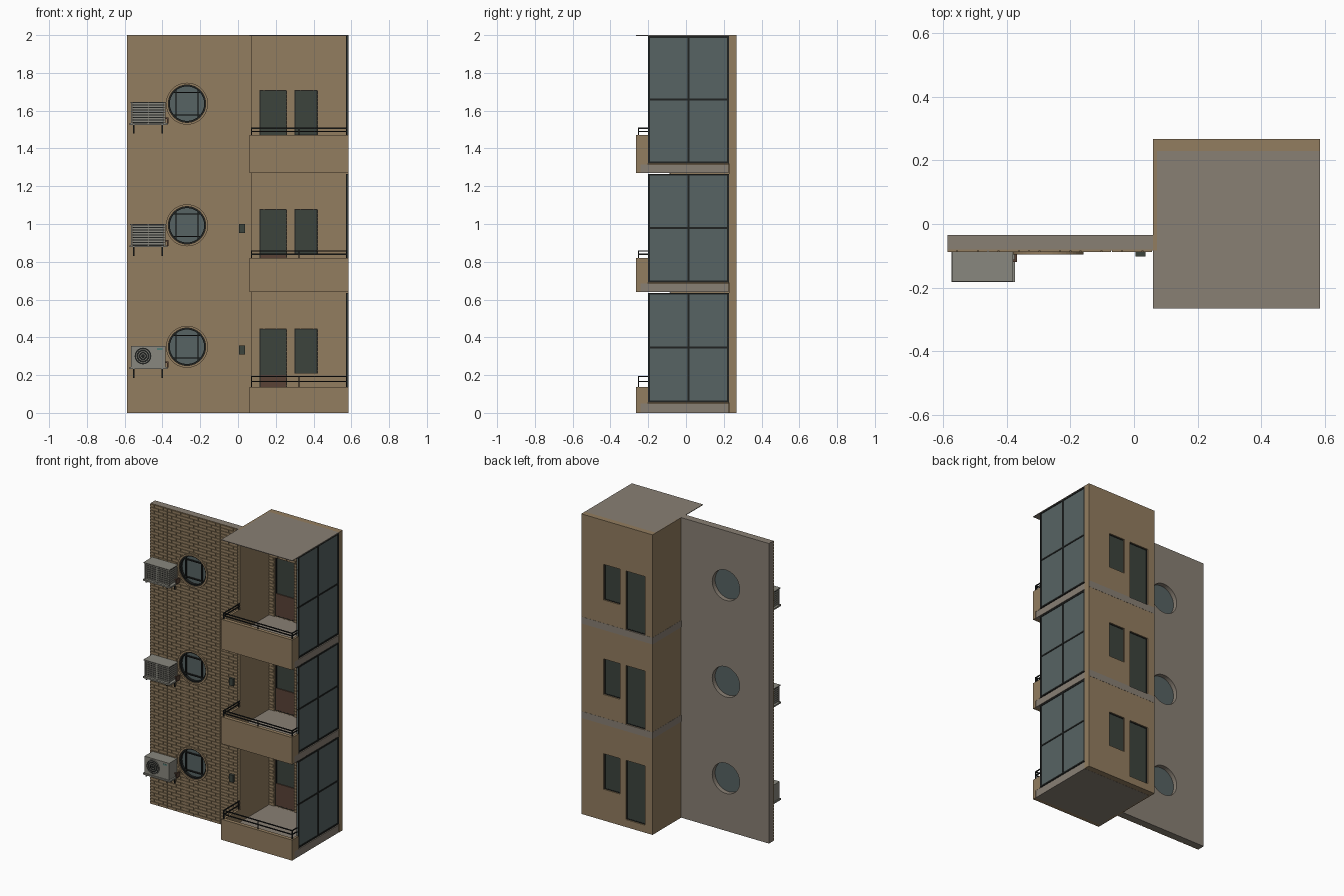
import bpy, bmesh, math
from mathutils import Matrix, Vector

if "Cube" in bpy.data.objects:
    bpy.data.objects.remove(bpy.data.objects["Cube"], do_unlink=True)


def material(name, r, g, b):
    m = bpy.data.materials.new(name)
    m.use_nodes = True
    m.diffuse_color = (r, g, b, 1)
    m.node_tree.nodes["Principled BSDF"].inputs["Base Color"].default_value = (r, g, b, 1)
    return m


BROWN = material("brown brick", 0.29, 0.205, 0.115)
GREY = material("warm concrete", 0.25, 0.215, 0.175)
GLASS = material("blue grey glass", 0.095, 0.125, 0.125)
FRAME = material("black metal", 0.014, 0.016, 0.015)
DARK = material("dark door glass", 0.045, 0.056, 0.046)
RED = material("reddish wood", 0.1, 0.055, 0.037)
METAL = material("pale metal", 0.25, 0.245, 0.21)
TEAL = material("teal badge", 0.09, 0.2, 0.18)


def finish(name, bm, mat):
    me = bpy.data.meshes.new(name)
    bmesh.ops.recalc_face_normals(bm, faces=bm.faces)
    bm.to_mesh(me)
    bm.free()
    me.materials.append(mat)
    ob = bpy.data.objects.new(name, me)
    bpy.context.collection.objects.link(ob)
    return ob


def boxes(name, mat, spans):
    """One object from boxes, each given as (x0, x1, y0, y1, z0, z1)."""
    bm = bmesh.new()
    for x0, x1, y0, y1, z0, z1 in spans:
        mid = Vector((x0 + x1, y0 + y1, z0 + z1)) / 2
        size = Matrix.Diagonal((x1 - x0, y1 - y0, z1 - z0, 1))
        bmesh.ops.create_cube(bm, size=1, matrix=Matrix.Translation(mid) @ size)
    return finish(name, bm, mat)


def disc(name, mat, x, z, r, y0, y1, sides=48):
    bm = bmesh.new()
    turn = Matrix.Translation((x, (y0 + y1) / 2, z)) @ Matrix.Rotation(math.pi / 2, 4, 'X')
    bmesh.ops.create_cone(bm, cap_ends=True, segments=sides, radius1=r, radius2=r,
                          depth=y1 - y0, matrix=turn)
    return finish(name, bm, mat)


def ring(name, mat, x, z, r0, r1, y0, y1, sides=48):
    bm = bmesh.new()
    loops = []
    for i in range(sides):
        a = math.tau * i / sides
        loops.append([bm.verts.new((x + r * math.cos(a), y, z + r * math.sin(a)))
                      for r, y in ((r0, y0), (r1, y0), (r1, y1), (r0, y1))])
    for i in range(sides):
        p, q = loops[i - 1], loops[i]
        for k in range(4):
            bm.faces.new((p[k - 1], p[k], q[k], q[k - 1]))
    return finish(name, bm, mat)


def brick_spans(x0, x1, z0, z1, y0, y1, length=0.065, course=0.02, gap=0.003):
    """Running bond brick courses filling a rectangle."""
    spans = []
    rows = max(1, round((z1 - z0) / course))
    h = (z1 - z0) / rows
    for r in range(rows):
        x = x0 - (length / 2 if r % 2 else 0)
        while x < x1 - gap:
            a, b = max(x, x0), min(x + length, x1)
            if b - a > 2 * gap:
                spans.append((a, b - gap, y0, y1, z0 + r * h, z0 + (r + 1) * h - gap))
            x += length
    return spans


# Heights per storey: slab bottom, slab top, ceiling, parapet top, rail top, opening top
STOREYS = [(0, 0.05, 0.64, 0.137, 0.195, 0.445),
           (0.64, 0.685, 1.27, 0.82, 0.86, 1.077),
           (1.27, 1.315, 2.0, 1.47, 1.51, 1.707)]
PORTHOLES = [(-0.27, z) for z in (0.35, 0.993, 1.637)]
L, R, F, B = 0.06, 0.585, -0.265, 0.267

# Main wall: concrete slab with brick facing, pierced by round openings
slab = boxes("main_wall", GREY, [(-0.587, L, -0.08, -0.035, 0, 2)])
backing = boxes("brick_backing", BROWN, [(-0.587, L, -0.083, -0.0795, 0, 2)])
facing_spans = []
panel = (L + 0.587) / 5
for i in range(5):
    x = -0.587 + i * panel
    facing_spans += brick_spans(x, x + panel, 0, 2, -0.0875, -0.082)
facing = boxes("brick_facing", BROWN, facing_spans)
for x, z in PORTHOLES:
    cutter = disc("round_cutter", GREY, x, z, 0.101, -0.2, 0.1)
    cutter.hide_render = True
    for ob in (slab, backing, facing):
        mod = ob.modifiers.new("round_opening", 'BOOLEAN')
        mod.operation, mod.solver, mod.object = 'DIFFERENCE', 'EXACT', cutter
        bpy.context.view_layer.objects.active = ob
        bpy.ops.object.modifier_apply(modifier=mod.name)
    bpy.data.objects.remove(cutter, do_unlink=True)

# Round windows
for x, z in PORTHOLES:
    ring("window_surround", BROWN, x, z, 0.099, 0.111, -0.096, -0.07)
    ring("window_frame", FRAME, x, z, 0.091, 0.0995, -0.088, -0.066)
    disc("round_glass", GLASS, x, z, 0.1, -0.072, -0.064)
    s, c, t = 0.059, 0.074, 0.003
    bars = []
    for d in (-s, s):
        bars.append((x + d - t, x + d + t, -0.084, -0.071, z - c, z + c))
        bars.append((x - c, x + c, -0.083, -0.071, z + d - t, z + d + t))
    boxes("round_window_bars", FRAME, bars)

# Tower shell: side wall and roof
boxes("tower_side_wall", BROWN, [(L, L + 0.012, -0.083, B, 0, 2)])
boxes("roof", GREY, [(L, R, F, 0.23, 1.996, 2)])

DOOR, WIN = (0.114, 0.257), (0.30, 0.42)
for z0, z1, ceil, par, rail, top in STOREYS:
    sill = top - 0.237
    # Floor slab, with its edge showing on the rear and side faces
    boxes("floor_slab", GREY, [(L + 0.001, R - 0.001, F + 0.025, 0.226, z0, z1)])
    if z0 > 0:
        boxes("slab_edge_band", GREY, [(L - 0.001, R - 0.002, B - 0.01, B + 0.001, z0, z1),
                                       (L - 0.001, L + 0.01, -0.035, B, z0, z1)])
    # Rear wall built around the door and window
    boxes("rear_wall", BROWN, [
        (L, DOOR[0], 0.227, B, z0, ceil), (DOOR[1], WIN[0], 0.227, B, z0, ceil),
        (WIN[1], R, 0.227, B, z0, ceil), (*DOOR, 0.227, B, top, ceil),
        (*DOOR, 0.227, B, z0, z1), (*WIN, 0.227, B, top, ceil), (*WIN, 0.227, B, z0, sill)])
    bricks = []
    for a, b, lo, hi in ((L + 0.014, DOOR[0], z1, top), (DOOR[1], WIN[0], z1, top),
                         (WIN[1], R - 0.014, z1, top), (*WIN, z1, sill),
                         (L + 0.014, R - 0.014, top, ceil - 0.005)):
        bricks += brick_spans(a, b, lo, hi, 0.223, 0.228)
    boxes("rear_wall_bricks", BROWN, bricks)
    boxes("door_and_window_glass", DARK, [(*DOOR, 0.24, 0.256, z1, top),
                                          (*WIN, 0.24, 0.256, sill, top)])
    boxes("door_lower_panel", RED, [(*DOOR, 0.234, 0.241, z1, z1 + 0.15)])
    trim = []
    for (a, b), lo in ((DOOR, z1), (WIN, sill)):
        t = 0.004
        for p in (a, b - t):
            trim.append((p, p + t, 0.233, 0.259, lo, top))
        for q in (lo, top - t):
            trim.append((a, b, 0.233, 0.259, q, q + t))
    boxes("door_and_window_trim", FRAME, trim)

    # Balcony parapet with returns
    boxes("parapet", BROWN, [(L, R, F, F + 0.025, z0, par),
                             (L, L + 0.015, F + 0.025, -0.083, z0, par),
                             (R - 0.015, R, F + 0.025, -0.2, z1, par)])
    # Railing on the parapet
    t, y, xl, xr = 0.003, F + 0.014, L + 0.011, R - 0.01
    rails = []
    for z in (rail - t, (rail + par) / 2):
        rails += [(xl, xr, y - t, y + t, z - t, z + t),
                  (xl - t, xl + t, y, -0.083, z - t, z + t),
                  (xr - t, xr + t, y, -0.2, z - t, z + t)]
    for x in (xl, (xl + xr) / 2, xr):
        rails.append((x - t, x + t, y - t, y + t, par, rail))
    rails.append((xl - t, xl + t, -0.095, -0.089, par, rail))
    boxes("railing", FRAME, rails)

    # Glazed side screen with a two by two grid
    lo, hi, ya, yb = z1 + 0.006, ceil - 0.004, -0.2, 0.228
    boxes("side_glass", GLASS, [(R - 0.009, R - 0.004, ya, yb, lo, hi)])
    grid = []
    for y in (ya, (ya + yb) / 2 - 0.005, yb - 0.01):
        grid.append((R - 0.013, R, y, y + 0.01, lo, hi))
    for z in (lo, (lo + hi) / 2 - 0.005, hi - 0.01):
        grid.append((R - 0.012, R - 0.001, ya, yb, z, z + 0.01))
    boxes("side_screen_frame", FRAME, grid)

# Air conditioners on brackets: a plain one below, caged ones above
X0, X1, Y0, Y1 = -0.567, -0.385, -0.176, -0.092
for zb, caged in ((0.243, False), (0.887, True), (1.535, True)):
    zt = zb + 0.112
    boxes("unit_tray", METAL, [(-0.574, -0.374, -0.182, -0.086, zb - 0.01, zb)])
    arms = []
    for x in (-0.553, -0.402):
        arms += [(x - 0.004, x + 0.004, -0.18, -0.086, zb - 0.018, zb - 0.009),
                 (x - 0.004, x + 0.004, -0.096, -0.086, zb - 0.057, zb - 0.009)]
    boxes("unit_bracket", FRAME, arms)
    boxes("unit_pipe", RED, [(-0.386, -0.37, -0.12, -0.112, zb + 0.02, zb + 0.028),
                             (-0.376, -0.368, -0.12, -0.083, zb - 0.003, zb + 0.028)])
    if caged:
        boxes("unit_core", FRAME, [(X0 + 0.01, X1 - 0.01, Y0 + 0.01, Y1, zb, zt - 0.004)])
        slats = [(X0 - 0.005, X1 + 0.005, Y0 - 0.004, Y1 + 0.005, zt - 0.005, zt)]
        for i in range(8):
            z = zb + 0.004 + i * 0.0132
            slats.append((X0 + 0.003, X1 - 0.003, Y0 + 0.003, Y1, z, z + 0.008))
        for x in (X0, (X0 + X1) / 2 - 0.004, X1 - 0.008):
            slats.append((x, x + 0.008, Y0, Y0 + 0.012, zb, zt))
        for x in (X0, X1 - 0.008):
            slats.append((x, x + 0.008, Y1 - 0.008, Y1 + 0.004, zb, zt))
        boxes("unit_louvres", METAL, slats)
    else:
        boxes("unit_body", METAL, [(X0, X1, Y0, Y1, zb, zt)])
        disc("unit_fan", FRAME, -0.503, zb + 0.058, 0.045, Y0 - 0.003, Y0 + 0.002, 32)
        for r in (0.012, 0.024, 0.036, 0.046):
            ring("fan_guard", METAL, -0.503, zb + 0.058, r - 0.002, r + 0.001, Y0 - 0.006, Y0, 32)
        boxes("unit_badge", TEAL, [(-0.43, -0.4, Y0 - 0.002, Y0 + 0.002, zb + 0.09, zb + 0.1)])

# Small wall boxes beside the lower two balconies
boxes("meter_boxes", DARK, [(0.004, 0.036, -0.102, -0.083, z, z + 0.048) for z in (0.31, 0.953)])
